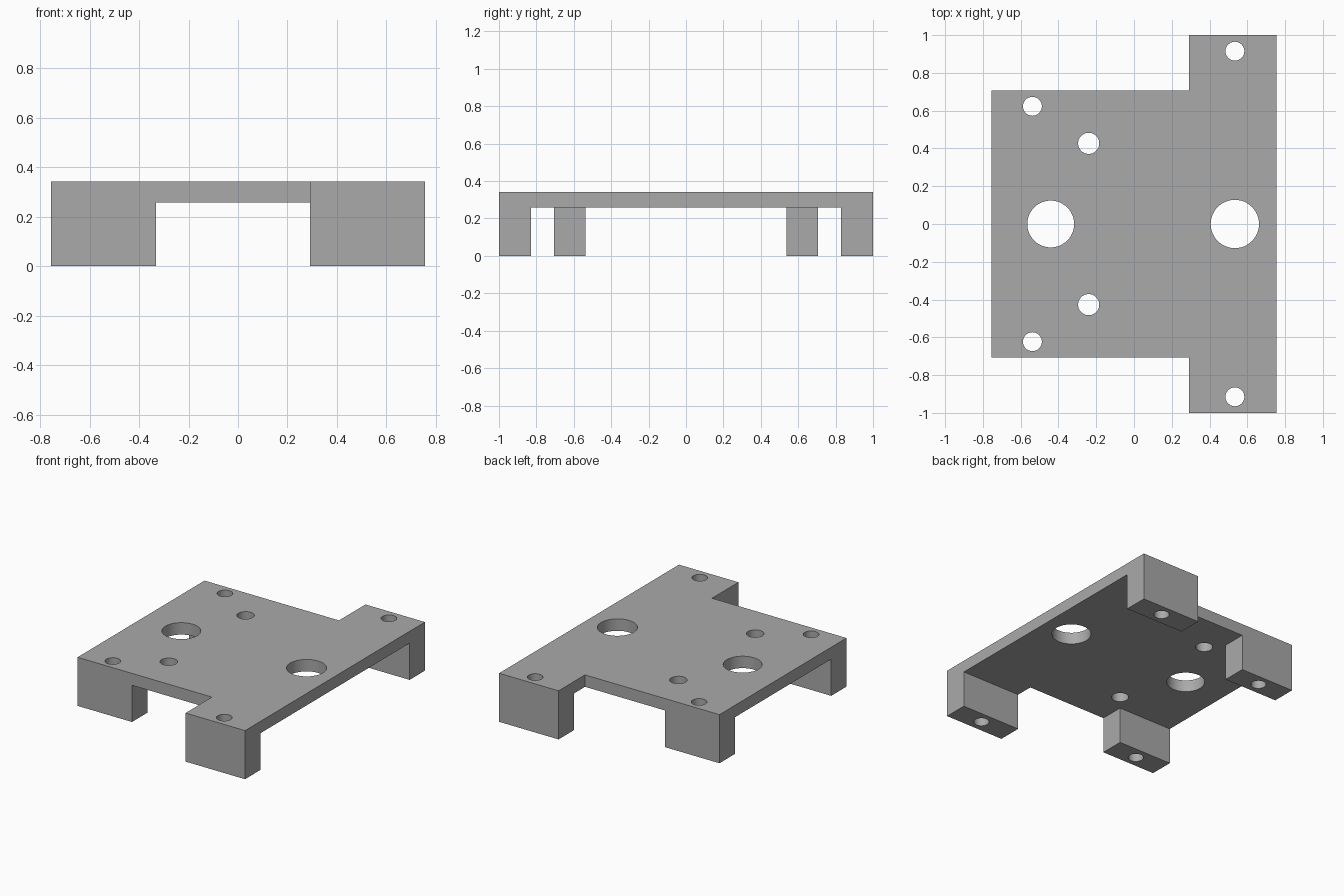
import bpy
import bmesh
import math

cube = bpy.data.objects.get("Cube")
if cube:
    bpy.data.objects.remove(cube, do_unlink=True)

HEIGHT, UNDERSIDE = 0.342, 0.258
LEFT, STEP, RIGHT = -0.755, 0.292, 0.755
NARROW, WIDE = 0.706, 1.0
LEG_DEPTH = 0.17

grey = bpy.data.materials.new("plain grey")
grey.use_nodes = True
colour = (0.40, 0.40, 0.40, 1)
grey.diffuse_color = colour
grey.node_tree.nodes["Principled BSDF"].inputs["Base Color"].default_value = colour


def prism(name, outline, z0, z1):
    """Extrude a counter-clockwise outline from z0 to z1."""
    bm = bmesh.new()
    base = bm.faces.new([bm.verts.new((x, y, z0)) for x, y in outline])
    top = bmesh.ops.extrude_face_region(bm, geom=[base])["geom"]
    verts = [v for v in top if isinstance(v, bmesh.types.BMVert)]
    bmesh.ops.translate(bm, verts=verts, vec=(0, 0, z1 - z0))
    # extruding an isolated face keeps the base, so the solid is closed
    bmesh.ops.recalc_face_normals(bm, faces=bm.faces)
    mesh = bpy.data.meshes.new(name)
    bm.to_mesh(mesh)
    bm.free()
    mesh.materials.append(grey)
    obj = bpy.data.objects.new(name, mesh)
    bpy.context.collection.objects.link(obj)
    return obj


def combine(target, tool, operation):
    """Apply a boolean and discard the tool object."""
    tool.hide_render = True
    mod = target.modifiers.new("combine", "BOOLEAN")
    mod.operation, mod.solver, mod.object = operation, "EXACT", tool
    bpy.context.view_layer.objects.active = target
    bpy.ops.object.modifier_apply(modifier=mod.name)
    bpy.data.objects.remove(tool, do_unlink=True)


# T-shaped top plate
half = [(LEFT, -NARROW), (STEP, -NARROW), (STEP, -WIDE), (RIGHT, -WIDE)]
plate = prism("mounting_plate", half + [(x, -y) for x, y in reversed(half)],
              UNDERSIDE, HEIGHT)

# Four block legs, flush with the plate edges
for side in (-1, 1):
    for x0, x1, edge in ((LEFT, -0.331, NARROW), (STEP, RIGHT, WIDE)):
        y0, y1 = sorted((side * edge, side * (edge - LEG_DEPTH)))
        leg = prism("leg", [(x0, y0), (x1, y0), (x1, y1), (x0, y1)], 0, UNDERSIDE)
        combine(plate, leg, "UNION")

# Through holes: x, y, radius
holes = [(-0.441, 0, 0.124), (0.534, 0, 0.128)]
for side in (-1, 1):
    holes += [(-0.538, side * 0.623, 0.05), (-0.24, side * 0.427, 0.056),
              (0.534, side * 0.915, 0.05)]
for x, y, radius in holes:
    angles = [math.tau * i / 48 for i in range(48)]
    ring = [(x + radius * math.cos(a), y + radius * math.sin(a)) for a in angles]
    combine(plate, prism("hole_cutter", ring, -0.1, HEIGHT + 0.1), "DIFFERENCE")

# Smooth hole walls, crisp edges
bpy.ops.object.select_all(action="DESELECT")
plate.select_set(True)
bpy.context.view_layer.objects.active = plate
bpy.ops.object.shade_smooth_by_angle(angle=math.radians(30))
